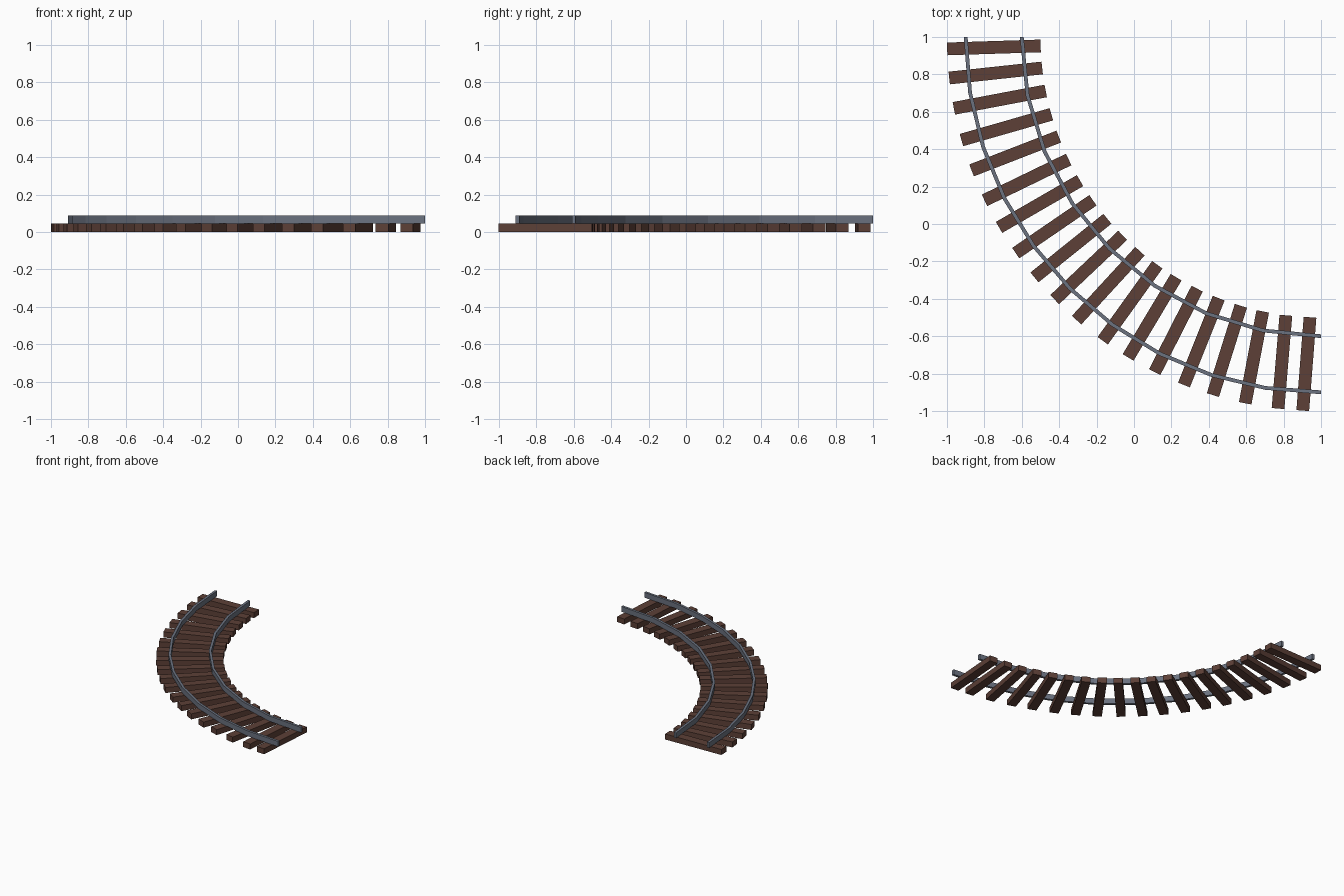
import bpy, bmesh, math
from mathutils import Vector

if "Cube" in bpy.data.objects:
    bpy.data.objects.remove(bpy.data.objects["Cube"])

def material(name, rgb):
    m = bpy.data.materials.new(name)
    m.diffuse_color = (*rgb, 1)
    m.use_nodes = True
    m.node_tree.nodes["Principled BSDF"].inputs["Base Color"].default_value = m.diffuse_color
    return m

WOOD = material("sleeper_brown", (0.109, 0.051, 0.038))
STEEL = material("rail_grey", (0.147, 0.168, 0.216))

def polar(radius, deg):
    """Point on the bend; 0 deg is the back end, 90 deg the right end."""
    a = math.radians(deg)
    return Vector((1 - radius * math.cos(a), 1 - radius * math.sin(a), 0))

def strip(name, sections, z0, z1, mat):
    """Box-section sweep through a list of (left, right) point pairs."""
    bm = bmesh.new()
    rings = []
    for a, b in sections:
        rings.append([bm.verts.new((p.x, p.y, z))
                      for p, z in ((a, z0), (b, z0), (b, z1), (a, z1))])
    for r, s in zip(rings, rings[1:]):
        for i in range(4):
            j = (i + 1) % 4
            bm.faces.new((r[i], r[j], s[j], s[i]))
    bm.faces.new(rings[0])
    bm.faces.new(rings[-1])
    bmesh.ops.recalc_face_normals(bm, faces=bm.faces)
    mesh = bpy.data.meshes.new(name)
    bm.to_mesh(mesh)
    bm.free()
    mesh.materials.append(mat)
    bpy.context.collection.objects.link(bpy.data.objects.new(name, mesh))

# Rails: faceted quarter-circle bends
for name, radius, steps in (("outer_rail", 1.9, 10), ("inner_rail", 1.6, 8)):
    angles = [90 * i / steps for i in range(steps + 1)]
    strip(name, [(polar(radius - 0.01, a), polar(radius + 0.01, a)) for a in angles],
          0.045, 0.088, STEEL)

# Sleepers: slightly uneven planks, given by the angle of their inner and outer ends
INNER = (1.83, 6.35, 11.1, 16.0, 20.8, 25.9, 30.8, 35.6, 40.4, 45.0, 49.8,
         54.3, 58.9, 63.8, 68.6, 73.4, 78.0, 82.8, 87.75)
OUTER = (1.83, 6.3, 11.0, 16.0, 20.9, 25.9, 30.6, 35.3, 40.0, 44.6, 49.2,
         54.3, 58.95, 63.6, 68.5, 73.2, 78.3, 83.4, 87.2)
for n, (ai, ao) in enumerate(zip(INNER, OUTER), 1):
    p, q = polar(1.5, ai), polar(2.0, ao)
    d = (q - p).normalized()
    side = Vector((-d.y, d.x, 0)) * 0.034
    strip(f"sleeper_{n}", [(p - side, p + side), (q - side, q + side)], 0, 0.045, WOOD)
